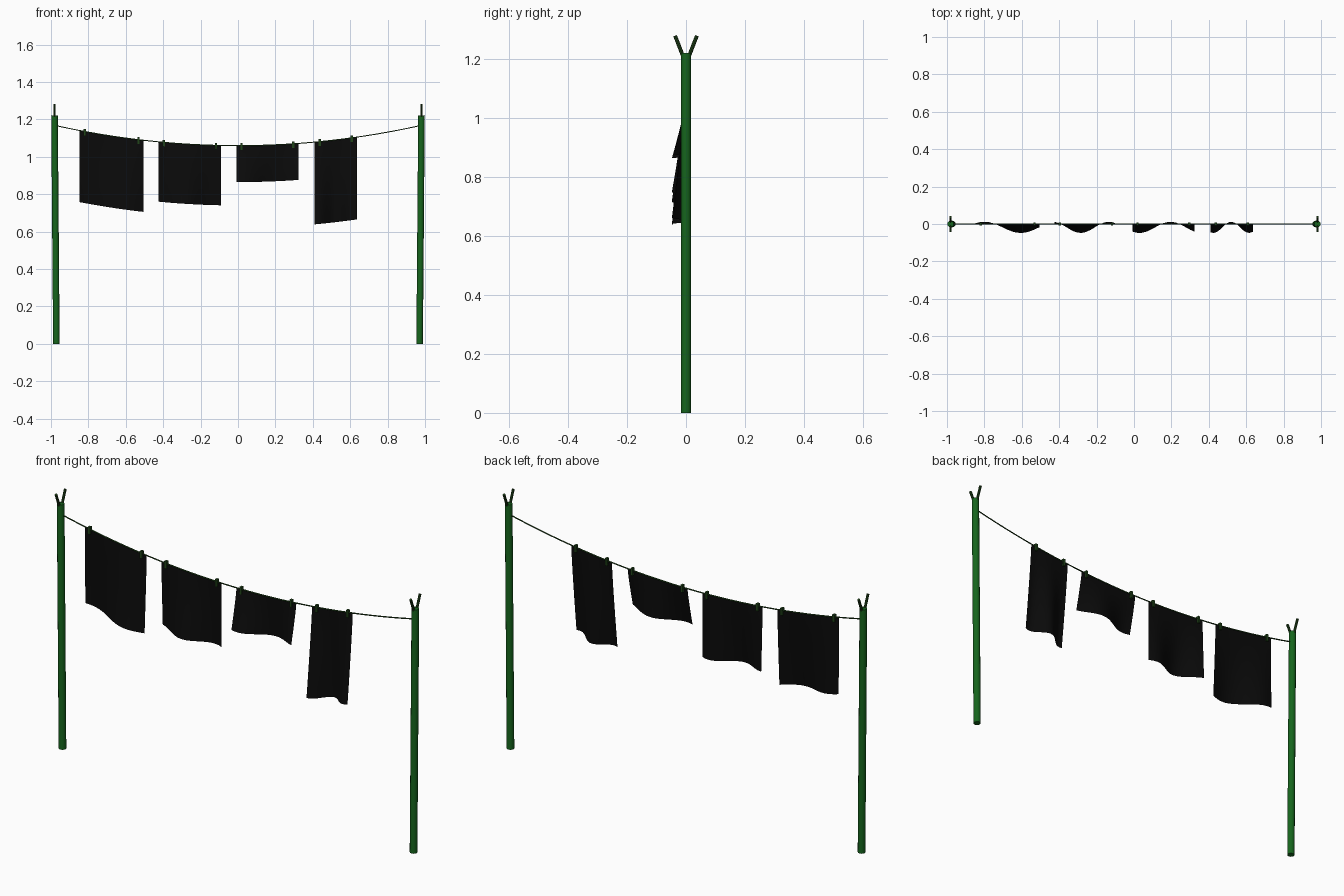
import bpy, math
from mathutils import Vector

if "Cube" in bpy.data.objects:
    bpy.data.objects.remove(bpy.data.objects["Cube"])


def material(name, rgb):
    m = bpy.data.materials.new(name)
    m.diffuse_color = (*rgb, 1)
    m.use_nodes = True
    m.node_tree.nodes["Principled BSDF"].inputs["Base Color"].default_value = m.diffuse_color
    return m


GREEN = material("green_paint", (0.008, 0.13, 0.012))
DARK_GREEN = material("dark_green", (0.015, 0.06, 0.01))
BLACK = material("black_cloth", (0.003, 0.003, 0.003))


def rope_z(x):
    return 1.06 + 0.105 * (x / 0.965) ** 2


def rod(name, a, b, r, mat, sides=12):
    a, b = Vector(a), Vector(b)
    d = b - a
    bpy.ops.mesh.primitive_cylinder_add(vertices=sides, radius=r, depth=d.length, location=(a + b) / 2)
    o = bpy.context.object
    o.rotation_euler = d.to_track_quat('Z', 'Y').to_euler()
    o.name = name
    o.data.materials.append(mat)
    bpy.ops.object.shade_smooth_by_angle(angle=math.radians(40))
    return o


# Posts leaning slightly outward, each with a forked top
for side, s in (("left", -1), ("right", 1)):
    rod(side + "_post", (s * 0.971, 0, 0), (s * 0.981, 0, 1.222), 0.0175, GREEN)
    for end, t in (("front", -1), ("back", 1)):
        rod(f"{side}_{end}_prong", (s * 0.981, t * 0.008, 1.205),
            (s * 0.981, t * 0.037, 1.28), 0.0065, DARK_GREEN, 8)

# Sagging line
cu = bpy.data.curves.new("line", 'CURVE')
cu.dimensions = '3D'
cu.bevel_depth = 0.003
cu.bevel_resolution = 1
N = 32
sp = cu.splines.new('POLY')
sp.points.add(N)
for i in range(N + 1):
    x = -0.978 + 1.956 * i / N
    sp.points[i].co = (x, 0, rope_z(x), 1)
line = bpy.data.objects.new("line", cu)
bpy.context.collection.objects.link(line)
cu.materials.append(DARK_GREEN)


# Cloths: straight along the line, rippling towards the hem
def cloth(name, x0, x1, length, crest, wave, cols=14, rows=8):
    verts, faces = [], []
    for j in range(rows + 1):
        v = j / rows
        for i in range(cols + 1):
            x = x0 + (x1 - x0) * i / cols
            ripple = -0.018 + 0.03 * math.cos(2 * math.pi * (x - crest) / wave)
            verts.append((x, ripple * v ** 1.15, rope_z(x) - length * v))
    w = cols + 1
    for j in range(rows):
        for i in range(cols):
            a = j * w + i
            faces.append((a, a + w, a + w + 1, a + 1))
    me = bpy.data.meshes.new(name)
    me.from_pydata(verts, [], faces)
    me.materials.append(BLACK)
    me.shade_smooth()
    bpy.context.collection.objects.link(bpy.data.objects.new(name, me))
    # Pegs near both top corners
    for tag, x in (("left", x0 + 0.027), ("right", x1 - 0.027)):
        bpy.ops.mesh.primitive_cube_add(size=1, location=(x, 0, rope_z(x) - 0.005))
        p = bpy.context.object
        p.scale = (0.012, 0.016, 0.036)
        p.name = f"{name}_{tag}_peg"
        p.data.materials.append(DARK_GREEN)


cloth("large_towel", -0.847, -0.505, 0.383, -0.80, 0.39)
cloth("square_towel", -0.424, -0.09, 0.32, -0.135, 0.30)
cloth("short_cloth", -0.008, 0.323, 0.195, 0.195, 0.33)
cloth("long_towel", 0.41, 0.635, 0.44, 0.52, 0.19)
